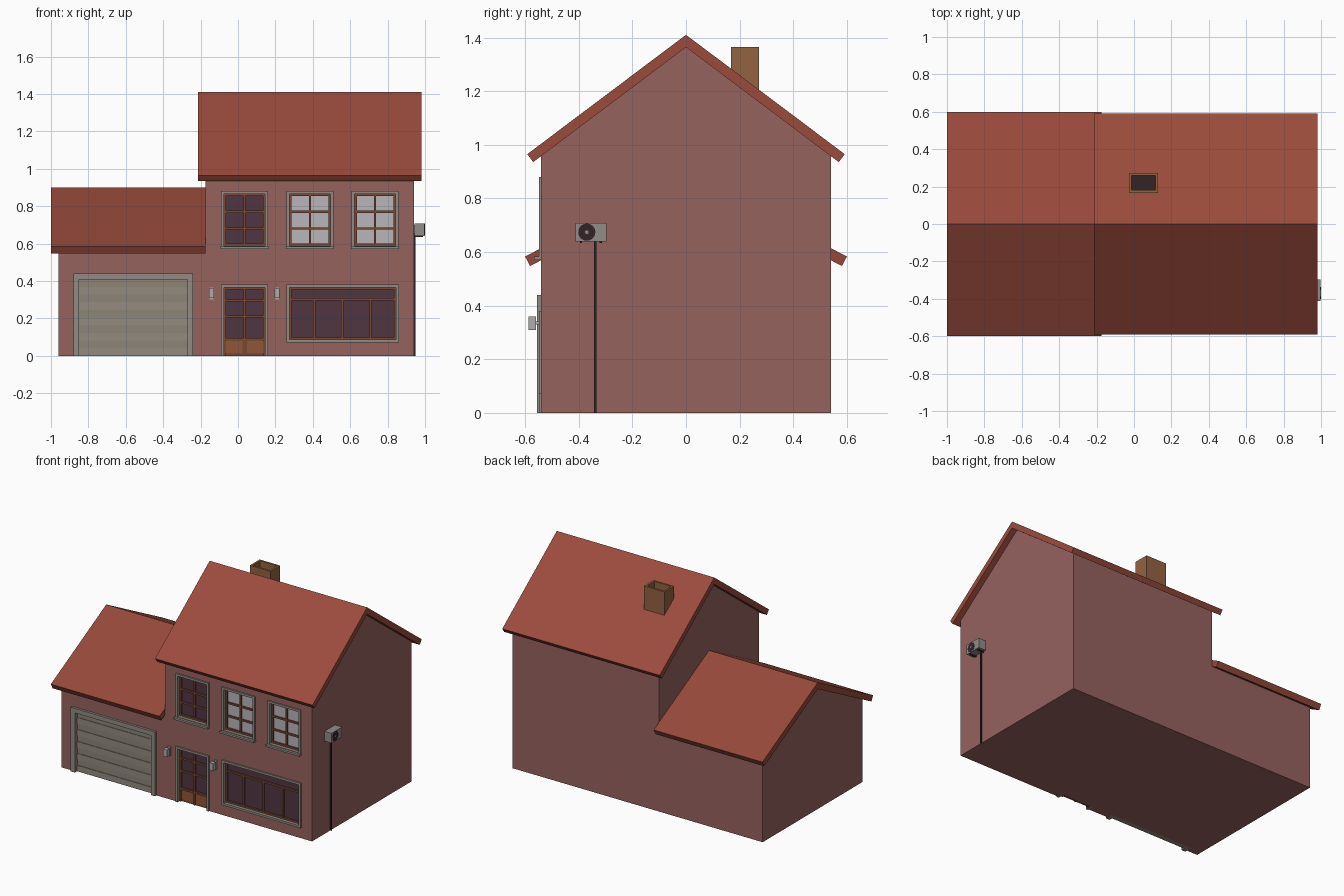
import bpy, bmesh, math
from mathutils import Matrix

if "Cube" in bpy.data.objects:
    bpy.data.objects.remove(bpy.data.objects["Cube"])

FRONT = -0.54  # front wall plane


def material(name, r, g, b):
    m = bpy.data.materials.new(name)
    m.diffuse_color = [((c / 255 + 0.055) / 1.055) ** 2.4 for c in (r, g, b)] + [1]
    m.use_nodes = True
    m.node_tree.nodes["Principled BSDF"].inputs["Base Color"].default_value = m.diffuse_color
    return m


WALL = material("wall_render", 150, 98, 95)
ROOF = material("roof_tile", 155, 75, 60)
ROOF_LOW = material("low_roof_tile", 150, 73, 58)
BRICK = material("chimney_brick", 148, 98, 64)
TIMBER = material("timber", 122, 72, 52)
PANEL = material("door_panel", 145, 85, 55)
DARK_GLASS = material("dark_glass", 80, 53, 65)
LIGHT_GLASS = material("light_glass", 185, 182, 184)
TRIM = material("stone_trim", 145, 139, 130)
SLAT_A = material("slat_grey", 146, 139, 128)
SLAT_B = material("slat_olive", 141, 134, 119)
BLACK = material("black", 50, 36, 38)
METAL = material("light_metal", 175, 172, 170)
UNIT = material("unit_casing", 145, 140, 138)


def finish(bm, name, mat):
    bmesh.ops.recalc_face_normals(bm, faces=bm.faces)
    me = bpy.data.meshes.new(name)
    bm.to_mesh(me)
    bm.free()
    ob = bpy.data.objects.new(name, me)
    bpy.context.collection.objects.link(ob)
    if mat:
        me.materials.append(mat)
    return ob


def boxes(name, mat, *spans):
    """Each span is x0, x1, y0, y1, z0, z1."""
    bm = bmesh.new()
    for x0, x1, y0, y1, z0, z1 in spans:
        mtx = Matrix.Translation(((x0 + x1) / 2, (y0 + y1) / 2, (z0 + z1) / 2)) \
            @ Matrix.Diagonal((x1 - x0, y1 - y0, z1 - z0, 1))
        bmesh.ops.create_cube(bm, size=1, matrix=mtx)
    return finish(bm, name, mat)


def extrude_x(name, mat, half, x0, x1):
    """Mirror a half profile of (y, z) about y = 0 and extrude it along x."""
    pts = half + [(-y, z) for y, z in reversed(half) if y]
    bm = bmesh.new()
    face = bm.faces.new([bm.verts.new((x0, y, z)) for y, z in pts])
    new = bmesh.ops.extrude_face_region(bm, geom=[face])["geom"]
    bmesh.ops.translate(bm, vec=(x1 - x0, 0, 0),
                        verts=[v for v in new if isinstance(v, bmesh.types.BMVert)])
    return finish(bm, name, mat)


def roof(name, mat, x0, x1, ridge, eave_y, eave_z, t):
    a = math.atan2(ridge - eave_z, eave_y)
    inner = ridge - t / math.cos(a)
    tip = (eave_y - t * math.sin(a), eave_z - t * math.cos(a))
    # closed chevron profile, left eave to right eave and back
    bm = bmesh.new()
    pts = [(0, ridge), (eave_y, eave_z), tip, (0, inner), (-tip[0], tip[1]), (-eave_y, eave_z)]
    rings = [[bm.verts.new((x, y, z)) for y, z in pts] for x in (x0, x1)]
    for i in range(6):
        j = (i + 1) % 6
        bm.faces.new((rings[0][i], rings[0][j], rings[1][j], rings[1][i]))
    for r in rings:
        bm.faces.new(r[:4])
        bm.faces.new((r[0], r[3], r[4], r[5]))
    finish(bm, name, mat)
    return inner, inner - math.tan(a) * 0.54


# Roofs and gabled wall blocks
apex, eave = roof("main_roof", ROOF, -0.215, 0.98, 1.41, 0.592, 0.965, 0.037)
main = extrude_x("main_walls", WALL, [(0, apex), (0.54, eave), (0.54, 0)], -0.175, 0.94)
apex, eave = roof("garage_roof", ROOF_LOW, -1.0, -0.175, 0.90, 0.60, 0.583, 0.04)
wing = extrude_x("garage_walls", WALL, [(0, apex), (0.54, eave), (0.54, 0)], -0.96, -0.175)


def cut(wall, name, x0, x1, z0, z1):
    cutter = boxes(name + "_cutter", None,
                   (x0 + .003, x1 - .003, -0.7, -0.505, z0 + .003 if z0 else -0.1, z1 - .003))
    cutter.hide_render = True
    cutter.hide_viewport = True
    mod = wall.modifiers.new(name, "BOOLEAN")
    mod.operation = "DIFFERENCE"
    mod.object = cutter


def ring(x0, x1, y0, y1, z0, z1, w):
    """Rectangular frame; left open at the bottom when it stands on the ground."""
    spans = [(x0, x0 + w, y0, y1, z0, z1), (x1 - w, x1, y0, y1, z0, z1),
             (x0 + w, x1 - w, y0, y1, z1 - w, z1)]
    if z0:
        spans.append((x0 + w, x1 - w, y0, y1, z0, z0 + w))
    return spans


def opening(name, x0, x1, z0, z1, cols, rows, glass, col_top=None):
    cut(main, name, x0, x1, z0, z1)
    w, b = 0.015, 0.006
    boxes(name + "_trim", TRIM, *ring(x0, x1, -0.549, -0.5, z0, z1, w))
    xi, xj, zi, zj = x0 + w, x1 - w, z0 + w if z0 else 0, z1 - w
    bars = ring(xi, xj, -0.527, -0.5, zi, zj, 0.012)
    bars += [(c - b, c + b, -0.525, -0.5, zi, col_top or zj) for c in cols]
    bars += [(xi, xj, -0.526, -0.5, r - b, r + b) for r in rows]
    boxes(name + "_timber_frame", TIMBER, *bars)
    boxes(name + "_glass", glass, (xi, xj, -0.516, -0.502, zi, zj))


# Upper windows with sills
for i, (x, g) in enumerate([(-0.09, DARK_GLASS), (0.26, LIGHT_GLASS), (0.608, LIGHT_GLASS)]):
    n = f"upper_window_{i + 1}"
    opening(n, x, x + 0.25, 0.572, 0.88, [x + 0.125], [0.68, 0.77], g)
    boxes(n + "_sill", TRIM, (x - .003, x + .253, -0.566, -0.51, 0.57, 0.583))

# Shop-style lower window and front door
opening("wide_window", 0.26, 0.86, 0.072, 0.38, [0.408, 0.558, 0.708], [0.302], DARK_GLASS, 0.302)
opening("front_door", -0.09, 0.16, 0, 0.38, [0.035], [0.09, 0.21, 0.295], DARK_GLASS)
boxes("door_lower_panels", PANEL, *[(x, x + 0.086, -0.522, -0.5, 0.015, 0.08) for x in (-0.063, 0.047)])
boxes("door_kickboard", TIMBER, (-0.075, 0.145, -0.518, -0.5, 0, 0.09))

# Garage door with frame and alternating slats
cut(wing, "garage_door", -0.88, -0.24, 0, 0.44)
boxes("garage_frame", TRIM, *ring(-0.88, -0.24, -0.556, -0.5, 0, 0.44, 0.031))
h = 0.41 / 10
for k, (mat, y) in enumerate([(SLAT_A, -0.532), (SLAT_B, -0.528)]):
    boxes(f"garage_slats_{k + 1}", mat,
          *[(-0.85, -0.27, y, -0.5, i * h, (i + 1) * h) for i in range(k, 10, 2)])

# Wall lamps either side of the door
for i, x in enumerate((-0.142, 0.209)):
    boxes(f"wall_lamp_{i + 1}", METAL,
          (x - .014, x + .014, -0.588, -0.559, 0.31, 0.36),
          (x - .005, x + .005, -0.56, -0.545, 0.33, 0.34),
          (x - .010, x + .010, -0.547, -0.535, 0.302, 0.366))

# Chimney with an open flue
x0, x1, y0, y1, t = -0.027, 0.128, 0.167, 0.273, 0.014
boxes("chimney", BRICK, (x0, x0 + t, y0, y1, 1.17, 1.365), (x1 - t, x1, y0, y1, 1.17, 1.365),
      (x0 + t, x1 - t, y0, y0 + t, 1.17, 1.365), (x0 + t, x1 - t, y1 - t, y1, 1.17, 1.365))
boxes("flue_floor", BLACK, (x0 + t, x1 - t, y0 + t, y1 - t, 1.18, 1.29))

# Cooling unit on the right wall, with fan, brackets and pipe
boxes("cooling_unit", UNIT, (0.945, 0.998, -0.412, -0.297, 0.64, 0.708))
boxes("unit_brackets", BLACK, *[(0.935, 0.99, y, y + 0.008, 0.634, 0.642) for y in (-0.395, -0.322)])
boxes("unit_mount", UNIT, (0.935, 0.947, -0.40, -0.31, 0.65, 0.70))
boxes("drain_pipe", BLACK, (0.938, 0.948, -0.344, -0.334, 0, 0.65))


def fan_disc(name, mat, r, x):
    bm = bmesh.new()
    mtx = Matrix.Translation((x, -0.37, 0.674)) @ Matrix.Rotation(math.pi / 2, 4, "Y")
    bmesh.ops.create_cone(bm, cap_ends=True, segments=24, radius1=r, radius2=r, depth=0.006, matrix=mtx)
    finish(bm, name, mat)


fan_disc("fan_grille", BLACK, 0.032, 0.996)
fan_disc("fan_hub", UNIT, 0.007, 0.997)
